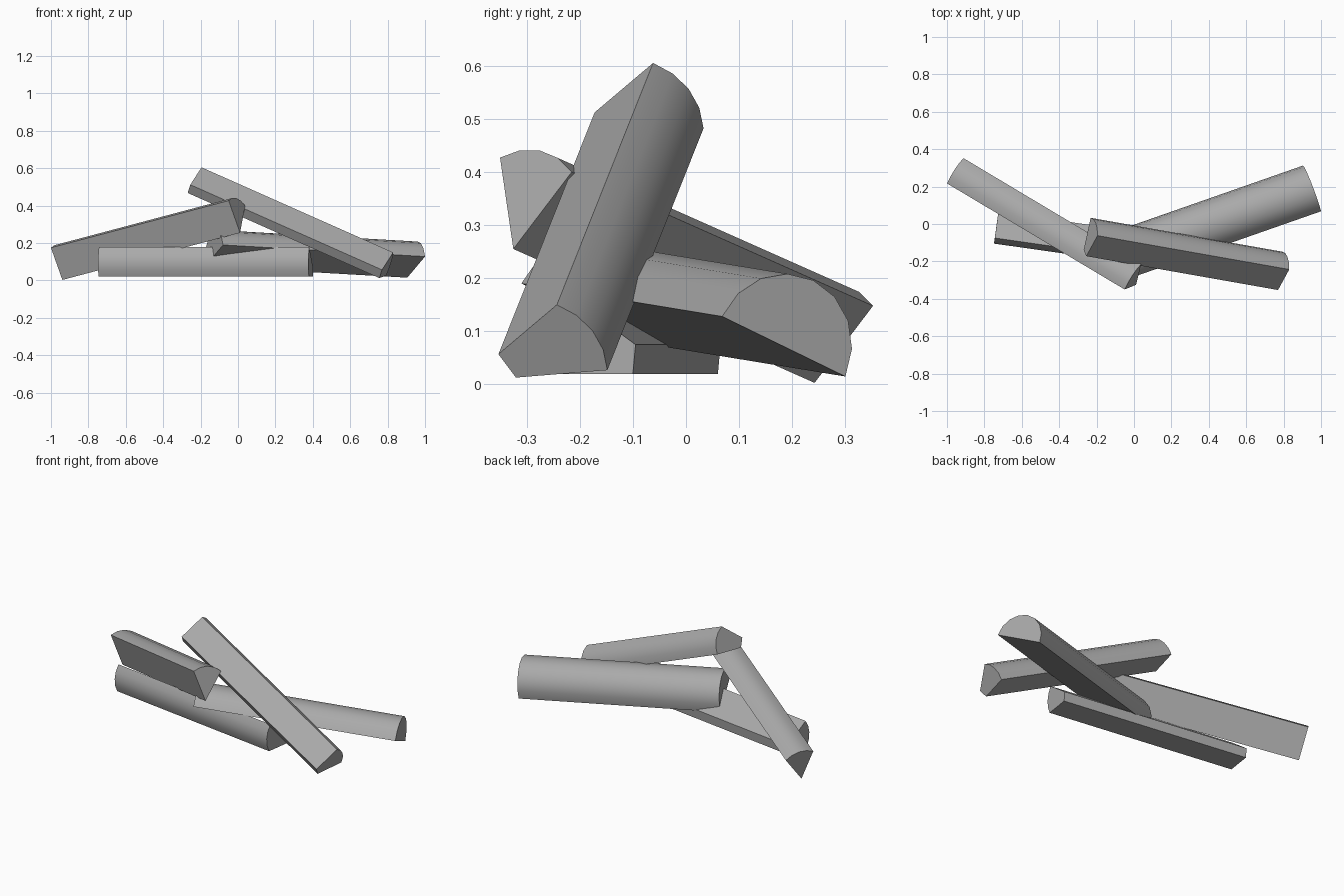
import bpy, bmesh, math
from mathutils import Vector

cube = bpy.data.objects.get("Cube")
if cube:
    bpy.data.objects.remove(cube, do_unlink=True)

# One plain grey for all the wood
wood = bpy.data.materials.new("wood_grey")
wood.use_nodes = True
grey = (0.4, 0.4, 0.4, 1)
wood.diffuse_color = grey
bsdf = next(n for n in wood.node_tree.nodes if n.type == 'BSDF_PRINCIPLED')
bsdf.inputs["Base Color"].default_value = grey
bsdf.inputs["Roughness"].default_value = 0.9


def bark_arc(a, b, axis, rise, steps):
    """Circular arc from a to b, bulging outwards by rise."""
    chord = b - a
    half = chord.length / 2
    out = chord.cross(axis).normalized()
    radius = (half * half + rise * rise) / (2 * rise)
    centre = (a + b) / 2 + out * (rise - radius)
    spread = math.asin(min(1.0, half / radius))
    along = chord.normalized()
    points = []
    for i in range(steps + 1):
        t = spread * (2 * i / steps - 1)
        points.append(centre + radius * (along * math.sin(t) + out * math.cos(t)))
    return points


def split_log(name, axis, corners, rise, steps):
    """Sweep a split-wood section along axis; bark spans the first two corners."""
    axis = Vector(axis)
    corners = [Vector(c) for c in corners]
    section = bark_arc(corners[0], corners[1], axis, rise, steps) + corners[2:]
    bm = bmesh.new()
    near = [bm.verts.new(p) for p in section]
    far = [bm.verts.new(p + axis) for p in section]
    bm.faces.new(near)
    bm.faces.new(far[::-1])
    for i in range(len(section)):
        j = (i + 1) % len(section)
        bm.faces.new((near[i], far[i], far[j], near[j]))
    bmesh.ops.recalc_face_normals(bm, faces=bm.faces)
    mesh = bpy.data.meshes.new(name)
    bm.to_mesh(mesh)
    bm.free()
    mesh.materials.append(wood)
    obj = bpy.data.objects.new(name, mesh)
    bpy.context.collection.objects.link(obj)
    bpy.ops.object.select_all(action='DESELECT')
    obj.select_set(True)
    bpy.context.view_layer.objects.active = obj
    bpy.ops.object.shade_smooth_by_angle(angle=math.radians(35))


# Blunt wedge leaning on top of the pile
split_log("top_log", (-1.025, 0.181, 0.455),
          [(0.83, -0.243, 0.15), (0.793, -0.148, 0.027),
           (0.756, -0.32, 0.013), (0.77, -0.353, 0.057)], 0.025, 4)

# Sharp wedge leaning from the left
split_log("left_log", (-0.95, 0.567, -0.252),
          [(-0.05, -0.35, 0.427), (0.038, -0.215, 0.4),
           (0.011, -0.325, 0.255)], 0.028, 4)

# Half-round log at the back
split_log("half_log", (-1.08, -0.378, 0.062),
          [(1.0, 0.068, 0.128), (0.905, 0.30, 0.015)], 0.137, 8)

# Blunt wedge lying flat on the ground
split_log("ground_log", (-1.125, 0.16, 0),
          [(0.379, -0.245, 0.02), (0.381, -0.235, 0.178),
           (0.4, -0.095, 0.075), (0.4, -0.1, 0.02)], 0.025, 4)
